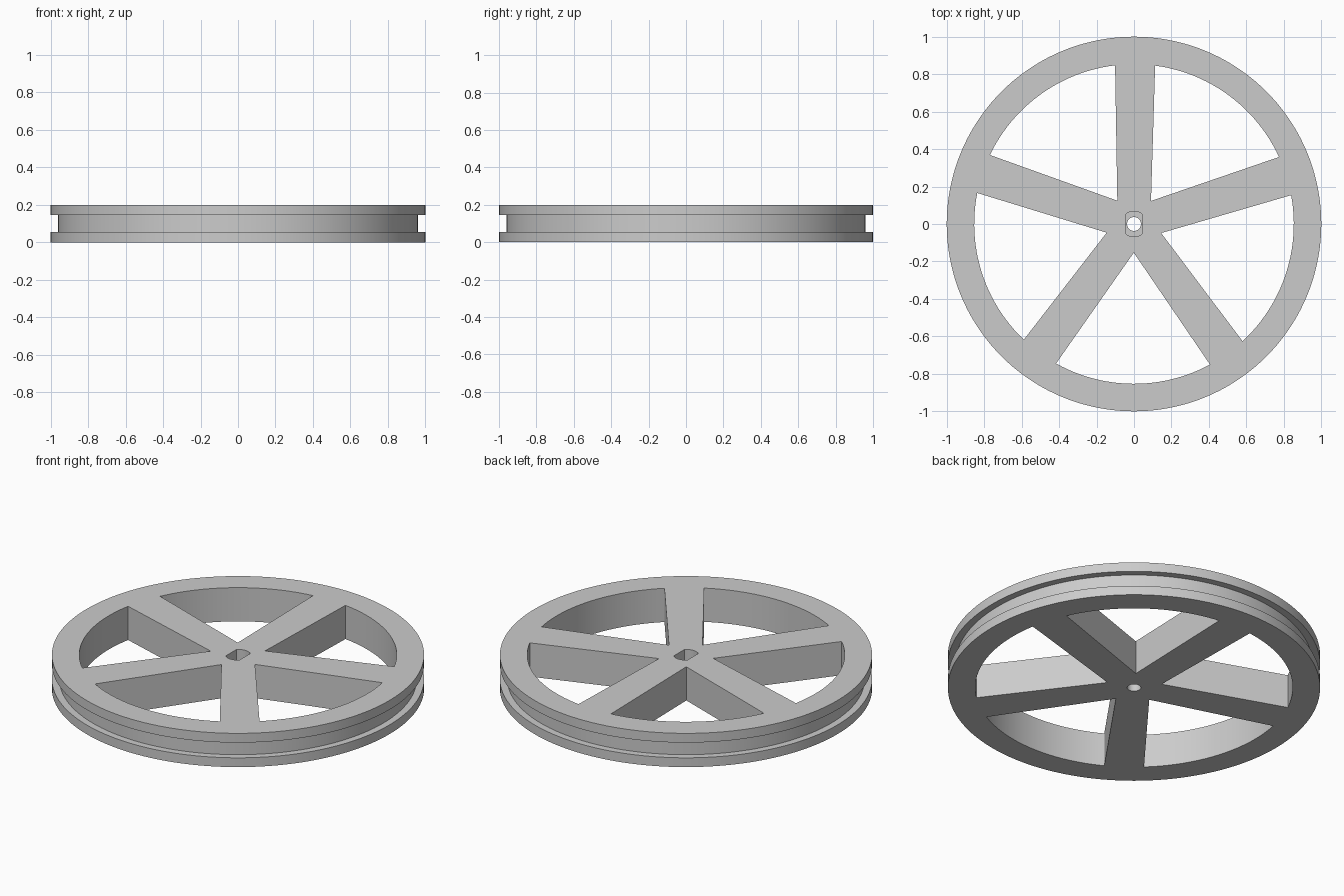
import bpy
import bmesh
import math
from mathutils import Matrix

if "Cube" in bpy.data.objects:
    bpy.data.objects.remove(bpy.data.objects["Cube"])

SEGMENTS = 144
HEIGHT = 0.2
RIM_INNER = 0.853

grey = bpy.data.materials.new("light grey")
grey.diffuse_color = (0.6, 0.6, 0.6, 1)
grey.use_nodes = True
grey.node_tree.nodes["Principled BSDF"].inputs["Base Color"].default_value = grey.diffuse_color


def to_object(name, bm):
    bmesh.ops.recalc_face_normals(bm, faces=bm.faces)
    mesh = bpy.data.meshes.new(name)
    bm.to_mesh(mesh)
    bm.free()
    mesh.materials.append(grey)
    obj = bpy.data.objects.new(name, mesh)
    bpy.context.collection.objects.link(obj)
    return obj


def lathe(name, profile):
    """Closed solid of revolution from (radius, z) points, capped at both ends."""
    bm = bmesh.new()
    rings = []
    for r, z in profile:
        rings.append([bm.verts.new((r * math.cos(t), r * math.sin(t), z))
                      for t in (2 * math.pi * i / SEGMENTS for i in range(SEGMENTS))])
    for a, b in zip(rings, rings[1:]):
        for i in range(SEGMENTS):
            j = (i + 1) % SEGMENTS
            bm.faces.new((a[i], a[j], b[j], b[i]))
    bm.faces.new(rings[0])
    bm.faces.new(rings[-1])
    return to_object(name, bm)


def prism(name, points, z0, z1, angle=0):
    """Outline in the xy plane, extruded from z0 to z1 and turned about z."""
    bm = bmesh.new()
    face = bm.faces.new([bm.verts.new((x, y, z0)) for x, y in points])
    top = bmesh.ops.extrude_face_region(bm, geom=[face])["geom"]
    verts = [v for v in top if isinstance(v, bmesh.types.BMVert)]
    bmesh.ops.translate(bm, verts=verts, vec=(0, 0, z1 - z0))
    bmesh.ops.rotate(bm, verts=bm.verts, matrix=Matrix.Rotation(angle, 3, 'Z'))
    return to_object(name, bm)


def arc(radius, start, end, steps):
    return [(radius * math.cos(math.radians(start + (end - start) * i / steps)),
             radius * math.sin(math.radians(start + (end - start) * i / steps)))
            for i in range(steps + 1)]


# Grooved disc
wheel = lathe("pulley_wheel", [(1, 0), (1, 0.055), (0.96, 0.055), (0.96, 0.145),
                               (1, 0.145), (1, HEIGHT)])

# Five openings that leave the spokes between them
opening = [(0.153, 0)] + arc(RIM_INNER, -28.8, 28.8, 24)
cutters = [prism("spoke_opening_cutter", opening, -0.1, 0.3,
                 math.radians(-90.4 + 72 * k)) for k in range(5)]

# Round through bore, and a flat-sided shaft socket from the top
cutters.append(prism("bore_cutter", arc(0.037, 0, 345, 23), -0.1, 0.3))
half = math.degrees(math.acos(0.045 / 0.068))
socket = arc(0.068, half, 180 - half, 10) + arc(0.068, 180 + half, 360 - half, 10)
cutters.append(prism("shaft_socket_cutter", socket, 0.05, 0.3))

# Cut the disc, then drop the cutters
bpy.context.view_layer.objects.active = wheel
wheel.select_set(True)
for cutter in cutters:
    cutter.hide_render = True
    mod = wheel.modifiers.new("cut", 'BOOLEAN')
    mod.operation = 'DIFFERENCE'
    mod.solver = 'EXACT'
    mod.object = cutter
    bpy.ops.object.modifier_apply(modifier=mod.name)
    bpy.data.objects.remove(cutter)

bpy.ops.object.shade_smooth_by_angle(angle=math.radians(30))
